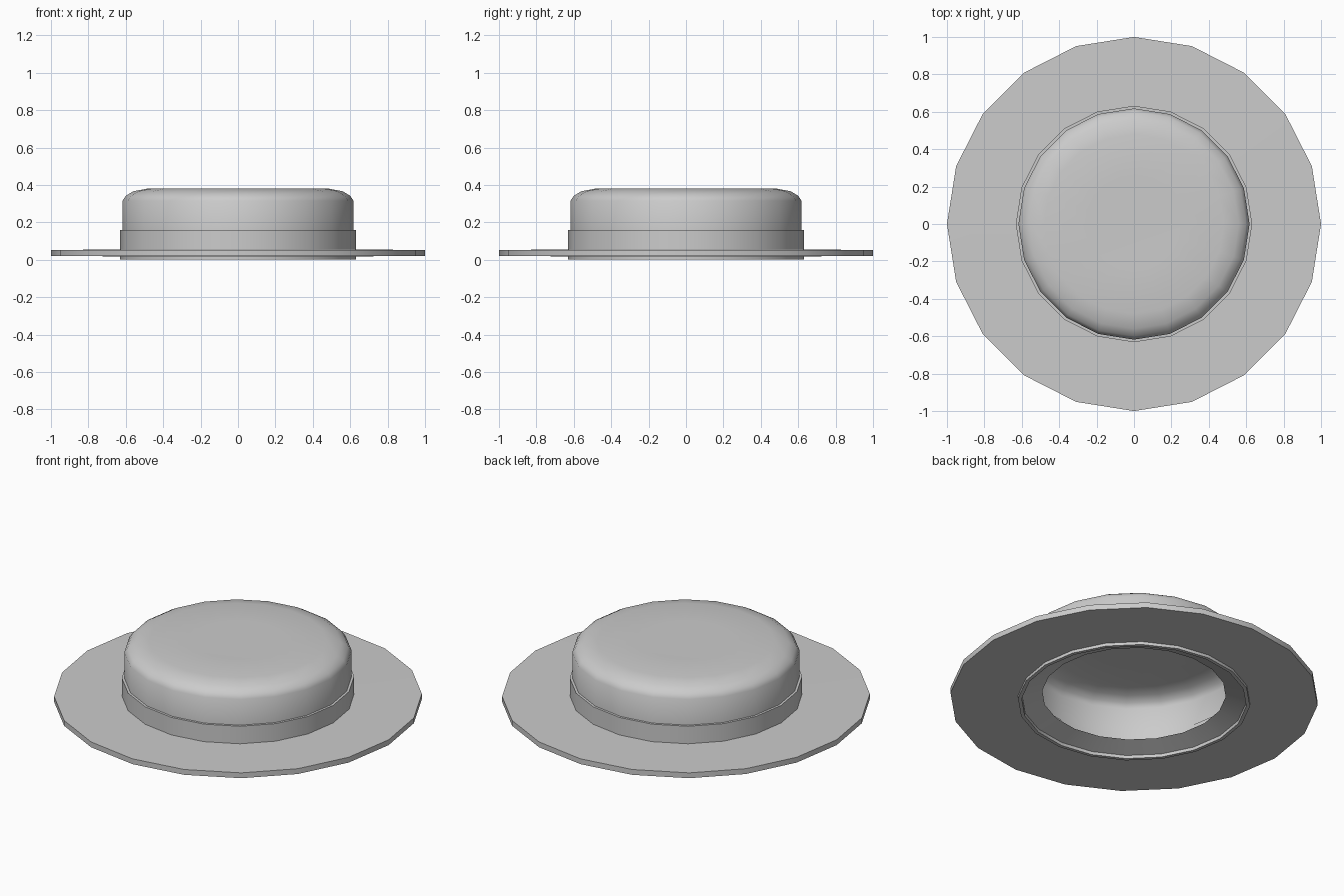
import bpy, math

if "Cube" in bpy.data.objects:
    bpy.data.objects.remove(bpy.data.objects["Cube"])

SIDES = 20


def lathe(name, profile, closed=False, cap=False, angle=50):
    """Revolve an (r, z) profile around z into a 20-sided mesh."""
    verts, faces = [], []
    for r, z in profile:
        for i in range(SIDES):
            a = 2 * math.pi * i / SIDES
            verts.append((r * math.cos(a), r * math.sin(a), z))
    n = len(profile)
    for j in range(n if closed else n - 1):
        k = (j + 1) % n
        for i in range(SIDES):
            i2 = (i + 1) % SIDES
            faces.append((j * SIDES + i, j * SIDES + i2, k * SIDES + i2, k * SIDES + i))
    if cap:
        faces.append(tuple((n - 1) * SIDES + i for i in range(SIDES)))
    mesh = bpy.data.meshes.new(name)
    mesh.from_pydata(verts, [], faces)
    obj = bpy.data.objects.new(name, mesh)
    bpy.context.collection.objects.link(obj)
    bpy.ops.object.select_all(action='DESELECT')
    bpy.context.view_layer.objects.active = obj
    obj.select_set(True)
    bpy.ops.object.shade_smooth_by_angle(angle=math.radians(angle))
    return obj


# Wide, thin flat brim
lathe("brim", [(0.615, 0.018), (1.0, 0.02), (1.0, 0.052), (0.615, 0.055)],
      closed=True, angle=30)

# Crown with a rounded shoulder; its lower lip turns inward to the head opening
lathe("crown", [(0.50, 0.055), (0.61, 0.018), (0.618, 0.05), (0.618, 0.315),
                (0.60, 0.342), (0.56, 0.366), (0.48, 0.381), (0.25, 0.379)],
      cap=True)

# Ribbon band around the crown, showing as a narrow lip under the brim
lathe("hat_band", [(0.612, 0.0), (0.632, 0.0), (0.632, 0.16), (0.612, 0.16)],
      closed=True, angle=30)
